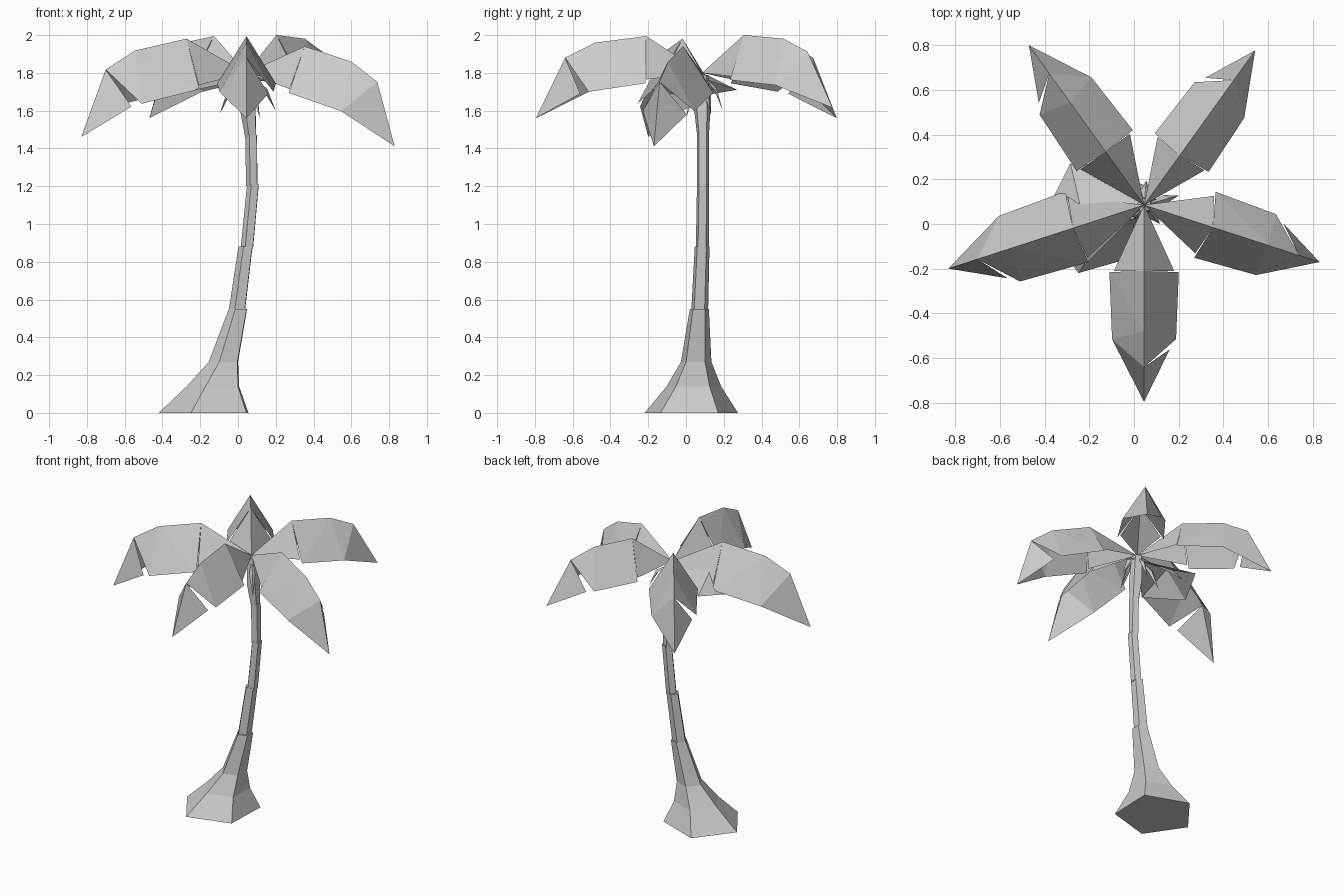
import bpy, bmesh, math
from mathutils import Vector, Matrix

cube = bpy.data.objects.get("Cube")
if cube:
    bpy.data.objects.remove(cube)

grey = bpy.data.materials.new("plain_grey")
grey.use_nodes = True
grey.diffuse_color = (0.6, 0.6, 0.6, 1)
grey.node_tree.nodes["Principled BSDF"].inputs["Base Color"].default_value = (0.6, 0.6, 0.6, 1)

CROWN = Vector((0.045, 0.085, 1.8))


def finish(name, bm, fix_normals=False):
    if fix_normals:
        bmesh.ops.recalc_face_normals(bm, faces=bm.faces)
    mesh = bpy.data.meshes.new(name)
    bm.to_mesh(mesh)
    bm.free()
    mesh.materials.append(grey)
    obj = bpy.data.objects.new(name, mesh)
    bpy.context.collection.objects.link(obj)
    return obj


# Trunk: five-sided sections, each overlapping the next one slightly
def trunk_section(name, rings):
    bm = bmesh.new()
    loops = []
    for x, y, z, r in rings:
        angles = [math.radians(-110 + 72 * i) for i in range(5)]
        loops.append([bm.verts.new((x + r * math.cos(a), y + r * math.sin(a), z)) for a in angles])
    for low, high in zip(loops, loops[1:]):
        for i in range(5):
            j = (i + 1) % 5
            bm.faces.new((low[i], low[j], high[j], high[i]))
    bm.faces.new(loops[0][::-1])
    bm.faces.new(loops[-1])
    finish(name, bm, True)


trunk_section("trunk_base", [(-0.16, 0.025, 0, 0.26), (-0.12, 0.04, 0.14, 0.152),
                             (-0.07, 0.053, 0.27, 0.085), (0.004, 0.07, 0.55, 0.053)])
trunk_section("trunk_lower", [(-0.002, 0.072, 0.54, 0.047), (0.043, 0.085, 0.88, 0.041)])
trunk_section("trunk_middle", [(0.05, 0.086, 0.87, 0.036), (0.082, 0.09, 1.21, 0.034)])
trunk_section("trunk_upper", [(0.076, 0.09, 1.2, 0.033), (0.072, 0.09, 1.47, 0.034)])
trunk_section("trunk_top", [(0.07, 0.09, 1.46, 0.032), (0.056, 0.086, 1.6, 0.045),
                            (0.045, 0.085, 1.79, 0.035)])


# Fronds: roof-shaped leaves with a ridge, two wings and a split near the tip
# Points are (distance out, sideways, height)
RIDGE = [(0, 0, 0), (0.295, 0, 0.195), (0.565, 0, 0.16), (0.725, 0, 0.08), (0.88, 0, -0.24)]


def frond(name, heading, tilt, size):
    place = (Matrix.Translation(CROWN) @ Matrix.Rotation(math.radians(heading), 4, "Z")
             @ Matrix.Rotation(math.radians(-tilt), 4, "Y") @ Matrix.Scale(size, 4))
    bm = bmesh.new()
    ridge = [bm.verts.new(p) for p in RIDGE]
    for side in (1, -1):
        def face(*verts):
            bm.faces.new(verts if side < 0 else verts[::-1])
        inner = bm.verts.new((0.295, side * 0.135, -0.035))
        shoulder = bm.verts.new((0.3, side * 0.155, -0.055))
        corner = bm.verts.new((0.6, side * 0.143, -0.1))
        face(ridge[0], inner, ridge[1])
        face(ridge[1], shoulder, ridge[2])
        face(shoulder, corner, ridge[2])
        face(ridge[2], corner, ridge[3])
        # the left wing is split from its tip
        start = bm.verts.new((0.645, 0.115, -0.11)) if side > 0 else corner
        face(ridge[3], start, ridge[4])
    bm.transform(place)
    finish(name, bm)


frond("frond_front", -90, 0, 1)
frond("frond_left", -18, -10, 1)
frond("frond_back_left", 54.3, 3, 0.955)
frond("frond_back_right", 125.8, 0, 1)
frond("frond_right", 198, -5, 1.075)


# Short leaf tucked under the right frond
def small_leaf(name, points, heading):
    bm = bmesh.new()
    root, left, right, ridge, tip = [bm.verts.new(p) for p in points]
    for tri in ((root, ridge, left), (ridge, tip, left), (root, right, ridge), (ridge, right, tip)):
        bm.faces.new(tri)
    bm.transform(Matrix.Translation(CROWN) @ Matrix.Rotation(math.radians(heading), 4, "Z"))
    finish(name, bm)


small_leaf("under_leaf", [(0, 0, -0.03), (0.3, 0.23, -0.09), (0.3, -0.23, -0.09),
                          (0.28, 0, 0.02), (0.46, 0, -0.13)], 188)

# Dry spikes hanging around the crown
for i, (heading, reach, drop) in enumerate([(15, 0.16, 0.2), (85, 0.11, 0.2), (162, 0.15, 0.22),
                                            (235, 0.08, 0.16), (-50, 0.11, 0.24)]):
    small_leaf("hanging_spike_%d" % (i + 1),
               [(0.01, 0, -0.02), (reach * 0.6, 0.02, -drop * 0.45), (reach * 0.6, -0.02, -drop * 0.45),
                (reach * 0.7, 0, -drop * 0.4), (reach, 0, -drop)], heading)
